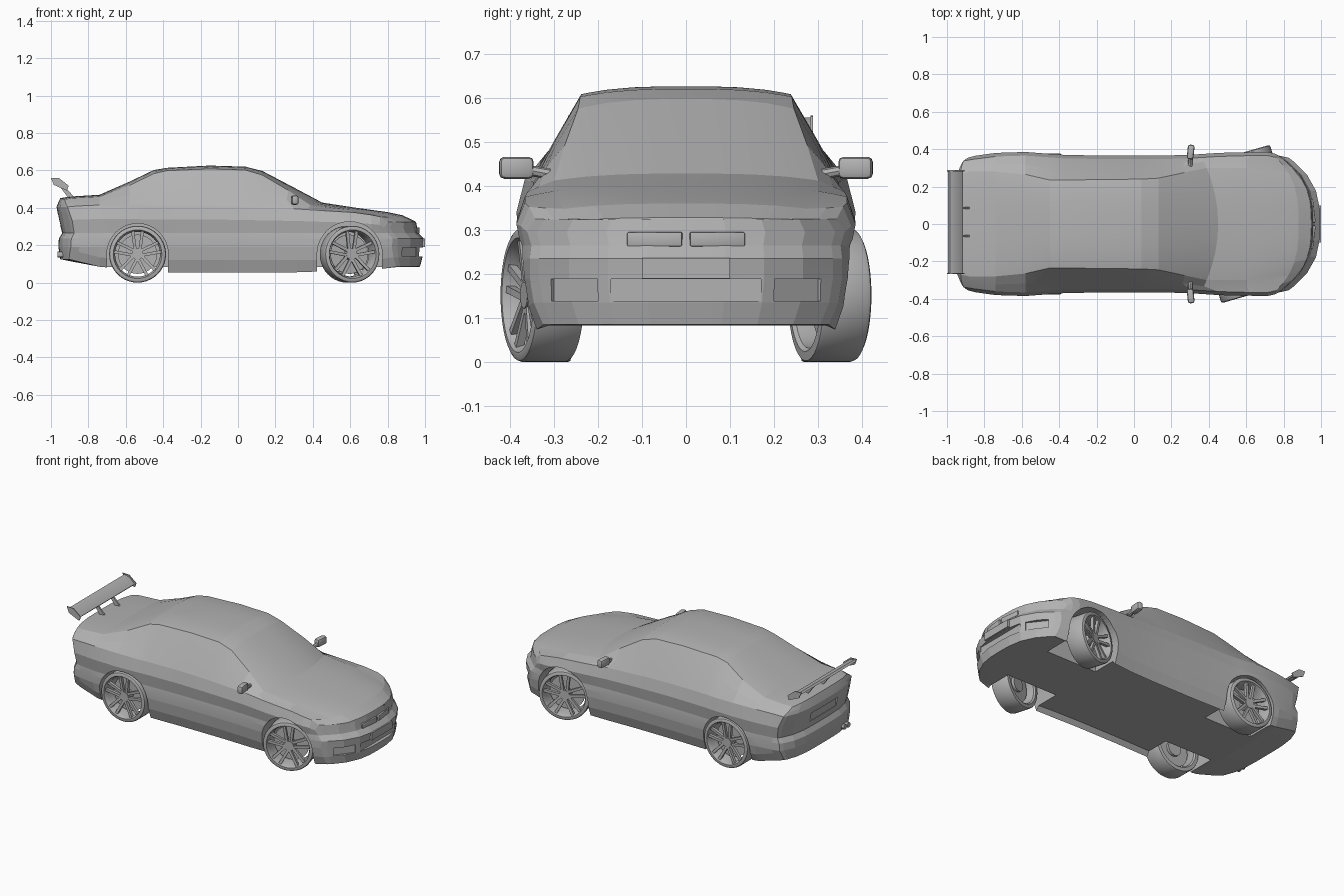
import bpy, bmesh, math
from mathutils import Matrix, Vector

if "Cube" in bpy.data.objects:
    bpy.data.objects.remove(bpy.data.objects["Cube"])

paint = bpy.data.materials.new("plain grey")
paint.use_nodes = True
paint.diffuse_color = (0.45, 0.45, 0.45, 1)
paint.node_tree.nodes["Principled BSDF"].inputs["Base Color"].default_value = paint.diffuse_color


def shade(obj, angle):
    bpy.ops.object.select_all(action="DESELECT")
    obj.select_set(True)
    bpy.context.view_layer.objects.active = obj
    bpy.ops.object.shade_smooth_by_angle(angle=math.radians(angle))


def finish(bm, name):
    """Turn a bmesh into a shaded, coloured object."""
    bmesh.ops.recalc_face_normals(bm, faces=bm.faces)
    mesh = bpy.data.meshes.new(name)
    bm.to_mesh(mesh)
    bm.free()
    mesh.materials.append(paint)
    obj = bpy.data.objects.new(name, mesh)
    bpy.context.collection.objects.link(obj)
    shade(obj, 30)
    return obj


def add_grid(bm, rows, wrap=False):
    """Skin a table of points with quads."""
    grid = [[bm.verts.new(p) for p in row] for row in rows]
    n = len(grid[0])
    for a, b in zip(grid, grid[1:]):
        for j in range(n if wrap else n - 1):
            k = (j + 1) % n
            bm.faces.new((a[j], a[k], b[k], b[j]))


def prism(name, outline, y0, y1):
    """Extrude an x-z outline along y."""
    bm = bmesh.new()
    add_grid(bm, [[(x, y, z) for x, z in outline] for y in (y0, y1)], True)
    bmesh.ops.holes_fill(bm, edges=bm.edges)
    return finish(bm, name)


def box(name, centre, size, turn=0, bevel=0):
    bm = bmesh.new()
    bmesh.ops.create_cube(bm, size=1)
    bmesh.ops.scale(bm, vec=size, verts=bm.verts)
    if bevel:
        bmesh.ops.bevel(bm, geom=bm.edges, offset=bevel, segments=2, affect="EDGES", profile=0.5)
    bmesh.ops.transform(bm, matrix=Matrix.Translation(centre) @ Matrix.Rotation(turn, 4, "Z"), verts=bm.verts)
    return finish(bm, name)


def add_rod(bm, start, end, radius, sides=12):
    a, b = Vector(start), Vector(end)
    turn = (b - a).to_track_quat("Z", "Y").to_matrix().to_4x4()
    bmesh.ops.create_cone(bm, cap_ends=True, segments=sides, radius1=radius, radius2=radius,
                          depth=(b - a).length, matrix=Matrix.Translation((a + b) / 2) @ turn)


# Body stations: x, underside, half width, belt height, roof edge y and z, crown height
STATIONS = [
    (-0.97, .125, .355, .405, .27, .445, .452),
    (-0.90, .115, .365, .41, .28, .452, .46),
    (-0.74, .085, .38, .415, .28, .46, .47),
    (-0.58, .07, .385, .415, .265, .52, .54),
    (-0.45, .06, .375, .41, .235, .583, .602),
    (-0.38, .055, .37, .41, .235, .599, .614),
    (-0.15, .055, .365, .41, .238, .608, .626),
    (0.04, .055, .365, .405, .24, .602, .62),
    (0.13, .055, .365, .40, .245, .575, .597),
    (0.30, .055, .37, .395, .275, .493, .508),
    (0.45, .06, .38, .385, .30, .412, .428),
    (0.62, .065, .385, .375, .30, .388, .402),
    (0.80, .068, .385, .362, .29, .362, .377),
    (0.88, .075, .375, .352, .275, .348, .36),
    (0.988, .085, .36, .325, .25, .322, .328),
]
WIDTHS = (.90, .96, .985, .985, .975, 1.0, .95)
REAR_STEP = (.02, .012, .01, .012, .03, .012, 0, .008, .02)
FRONT_STEP = (-.015, -.002, .002, .006, -.024, -.03, -.036, -.038, -.04)
COLUMNS = (-1, -.94, -.75, -.5, -.25, 0, .25, .5, .75, .94, 1)
TOP = 8


def body_point(s, k, t):
    """Point on station s at level k and cross fraction t."""
    x, zb, w, belt, yr, zr, zt = s
    levels = (zb, max(zb + .05, .12), .19, .235, .265, (.265 + belt) / 2, belt, (belt + zr) / 2, zr)
    widths = [f * w for f in WIDTHS] + [(.95 * w + yr) / 2 + .003, yr]
    y, z = t * widths[k], levels[k]
    if k == TOP:
        z += (zt - zr) * (1 - abs(t) ** 3)
    if k == 0 and abs(t) < 1:
        z = max(z, .083)  # floor raised between the side skirts
    # rounded nose, tail and windscreen base in plan
    out = min(1, abs(y) / .36)
    dx = -.175 * max(0, (x - .62) / .368) * out ** 3 + .075 * max(0, (-.74 - x) / .23) * out ** 4
    if k >= TOP - 1:
        dx -= .1 * max(0, 1 - abs(x - .42) / .25) * out ** 2
    if s is STATIONS[0]:
        dx += REAR_STEP[k]
    if s is STATIONS[-1]:
        dx += FRONT_STEP[k]
    return (x + dx, y, z)


bm = bmesh.new()
for level in (0, TOP):
    add_grid(bm, [[body_point(s, level, t) for t in COLUMNS] for s in STATIONS])
for side in (-1, 1):
    add_grid(bm, [[body_point(s, k, side) for k in range(TOP + 1)] for s in STATIONS])
for s in (STATIONS[0], STATIONS[-1]):
    add_grid(bm, [[body_point(s, k, t) for t in COLUMNS] for k in range(TOP + 1)])
bmesh.ops.remove_doubles(bm, verts=bm.verts, dist=.0005)
body = finish(bm, "body")

# Cutters for wheel arches, air intakes and the rear plate recess
FRONT_X, REAR_X, HUB_Z = .597, -.537, .152
cutters = []
for side in (-1, 1):
    for cx, r in ((FRONT_X, .174), (REAR_X, .164)):
        arch = [(cx + r * math.cos(math.pi * i / 24), HUB_Z + r * math.sin(math.pi * i / 24)) for i in range(25)]
        arch += [(cx - r, -.05), (cx + r, -.05)]
        cutters.append(prism("arch_cutter", arch, side * .17, side * .5))
    cutters.append(box("side_intake_cutter", (.925, side * .26, .164), (.04, .13, .05), side * .66))
cutters.append(box("centre_intake_cutter", (.99, 0, .164), (.05, .34, .05)))
cutters.append(box("plate_recess_cutter", (-.972, 0, .335), (.05, .26, .055)))
for cutter in cutters:
    cutter.hide_render = True
    mod = body.modifiers.new("cut", "BOOLEAN")
    mod.operation, mod.solver, mod.object = "DIFFERENCE", "EXACT", cutter
bpy.context.view_layer.objects.active = body
for mod in list(body.modifiers):
    bpy.ops.object.modifier_apply(modifier=mod.name)
for cutter in cutters:
    bpy.data.objects.remove(cutter)
shade(body, 7)

# Nose and tail fittings
box("front_plate", (.98, 0, .213), (.04, .2, .046))
for side, word in ((1, "left"), (-1, "right")):
    box("grille_" + word, (.949, side * .07, .279), (.03, .125, .032), side * .12, .003)
bm = bmesh.new()
for y in (-.2, -.235):
    add_rod(bm, (-.88, y, .15), (-.965, y, .15), .016)
finish(bm, "exhaust_pipes")

# Door mirrors
for side, word in ((1, "left"), (-1, "right")):
    box("mirror_" + word, (.303, side * .385, .441), (.036, .078, .05), side * -.1, .012)
    bm = bmesh.new()
    add_rod(bm, (.30, side * .30, .425), (.303, side * .36, .436), .012, 8)
    finish(bm, "mirror_stalk_" + word)

# Rear wing with end plates and two struts
BLADE = [(-.995, .545), (-.985, .555), (-.95, .545), (-.915, .512), (-.92, .505), (-.96, .52)]
END = [(-1, .56), (-.955, .558), (-.905, .518), (-.915, .492), (-.94, .503), (-.985, .523)]
prism("wing_blade", BLADE, -.265, .285)
for y in (-.268, .282):
    prism("wing_end_plate", END, y, y + .006)
for y in (-.065, .085):
    prism("wing_strut", [(-.965, .53), (-.935, .525), (-.87, .45), (-.905, .45)], y - .005, y + .005)

# Wheel: tyre ring, five double spokes, hub and dished back, outside facing +y
bm = bmesh.new()
TYRE = [(.046, .126), (.058, .13), (.058, .142), (.054, .149), (.046, .152), (-.05, .152), (-.056, .149),
        (-.058, .128), (-.05, .12), (.03, .12)]
SEGMENTS = 40
rows = []
for i in range(SEGMENTS + 1):
    a = 2 * math.pi * i / SEGMENTS
    rows.append([(r * math.cos(a), y, r * math.sin(a)) for y, r in TYRE])
add_grid(bm, rows, True)
bmesh.ops.remove_doubles(bm, verts=bm.verts, dist=.0001)
for i in range(5):
    for lean in (-1, 1):
        spoke = bmesh.ops.create_cube(bm, size=1)["verts"]
        bmesh.ops.scale(bm, vec=(.016, .018, .108), verts=spoke)
        place = (Matrix.Rotation(2 * math.pi * i / 5, 4, "Y") @ Matrix.Translation((lean * .019, .036, .07))
                 @ Matrix.Rotation(lean * .13, 4, "Y") @ Matrix.Rotation(-.08, 4, "X"))
        bmesh.ops.transform(bm, matrix=place, verts=spoke)
add_rod(bm, (0, -.02, 0), (0, .044, 0), .03, 20)
add_rod(bm, (0, -.014, 0), (0, -.006, 0), .105, 32)
add_rod(bm, (0, -.03, 0), (0, -.014, 0), .045, 20)
master = finish(bm, "wheel_front_left")

STEER = math.radians(16)
for side, word in ((1, "left"), (-1, "right")):
    for end, x, y, turn in (("front", FRONT_X, .326, STEER), ("rear", REAR_X, .318, 0)):
        name = "wheel_" + end + "_" + word
        wheel = master
        if name != master.name:
            wheel = bpy.data.objects.new(name, master.data)
            bpy.context.collection.objects.link(wheel)
        wheel.location = (x, side * y, HUB_Z)
        wheel.rotation_euler.z = turn + (0 if side > 0 else math.pi)
